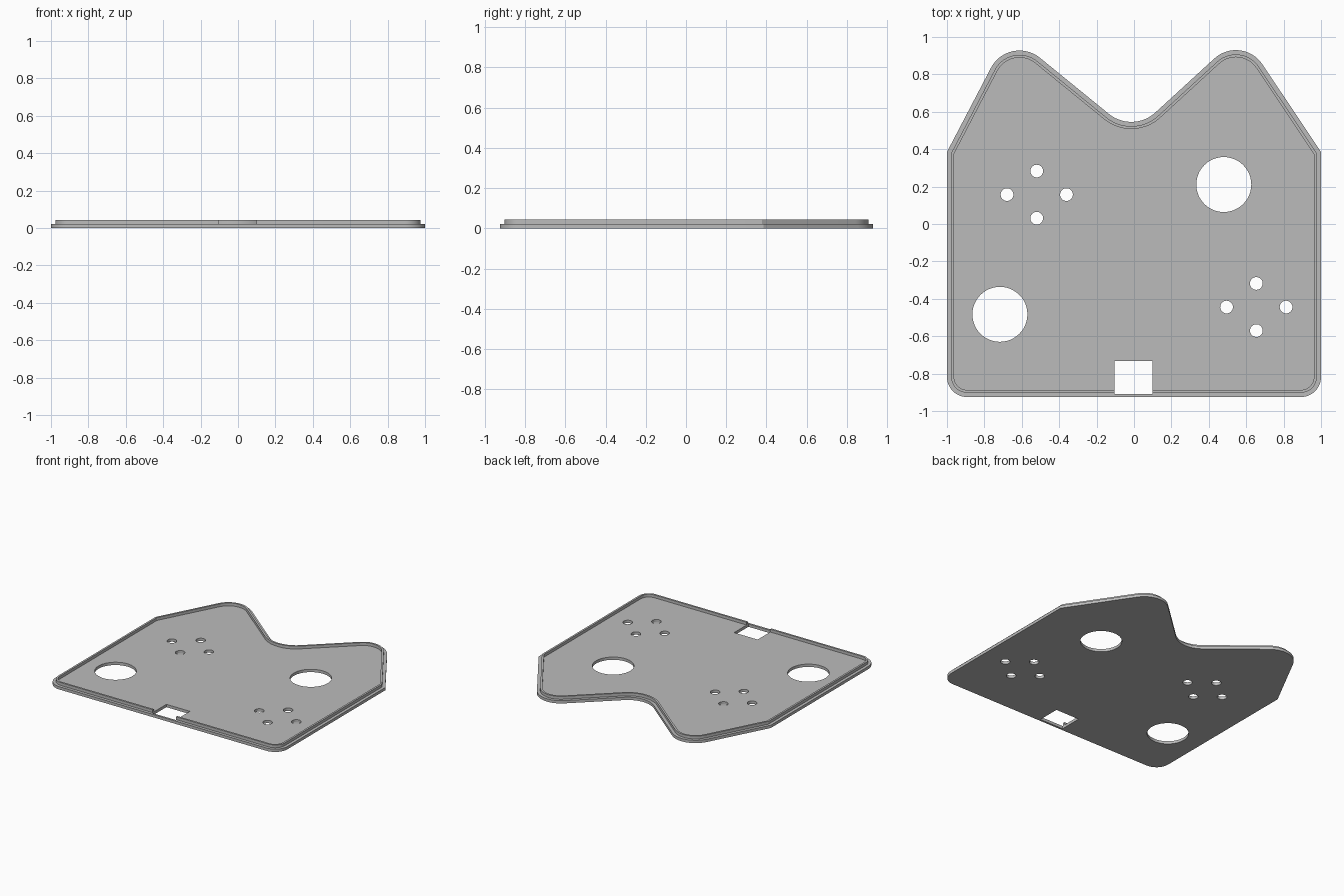
import bpy, bmesh, math
from mathutils import Vector

if "Cube" in bpy.data.objects:
    bpy.data.objects.remove(bpy.data.objects["Cube"], do_unlink=True)

grey = bpy.data.materials.new("plain grey")
grey.use_nodes = True
GREY = (0.5, 0.5, 0.5, 1)
grey.diffuse_color = GREY
grey.node_tree.nodes["Principled BSDF"].inputs["Base Color"].default_value = GREY

BASE_H, LIP_H = 0.022, 0.022
NOTCH_L, NOTCH_R, NOTCH_FRONT, NOTCH_BACK = -0.104, 0.099, -0.909, -0.733
FRONT = -0.925


def fillet(prev, corner, nxt, radius, steps=14):
    """Points of a round of the given radius between two straight edges."""
    a, b = (prev - corner).normalized(), (nxt - corner).normalized()
    half = a.angle(b) / 2
    centre = corner + (a + b).normalized() * radius / math.sin(half)
    reach = radius / math.tan(half)
    start, end = corner + a * reach - centre, corner + b * reach - centre
    sweep = start.angle(end)
    return [centre + (start * math.sin(sweep * (1 - i / steps)) + end * math.sin(sweep * i / steps))
            / math.sin(sweep) for i in range(steps + 1)]


def inset(points, dist):
    """Move a counter-clockwise outline inwards."""
    out = []
    for i, p in enumerate(points):
        d1 = (p - points[i - 1]).normalized()
        d2 = (points[(i + 1) % len(points)] - p).normalized()
        n1, n2 = Vector((-d1.y, d1.x)), Vector((-d2.y, d2.x))
        out.append(p + (n1 + n2) * dist / (1 + n1.dot(n2)))
    return out


def circle(x, y, r, n=48):
    return [Vector((x + r * math.cos(math.tau * i / n), y + r * math.sin(math.tau * i / n)))
            for i in range(n)]


def slab(name, loops, z, height):
    """Extrude an outline, with any inner loops left open as holes."""
    curve = bpy.data.curves.new(name + " profile", "CURVE")
    curve.dimensions, curve.fill_mode = "2D", "BOTH"
    curve.extrude = height / 2
    for loop in loops:
        spline = curve.splines.new("POLY")
        spline.points.add(len(loop) - 1)
        for point, p in zip(spline.points, loop):
            point.co = (p.x, p.y, 0, 1)
        spline.use_cyclic_u = True
    helper = bpy.data.objects.new(name + " profile", curve)
    bpy.context.collection.objects.link(helper)
    bpy.context.view_layer.update()
    mesh = bpy.data.meshes.new_from_object(
        helper.evaluated_get(bpy.context.evaluated_depsgraph_get()))
    bpy.data.objects.remove(helper, do_unlink=True)

    # Weld caps to walls and rest the slab on its lower face
    bm = bmesh.new()
    bm.from_mesh(mesh)
    bmesh.ops.remove_doubles(bm, verts=bm.verts, dist=1e-5)
    bmesh.ops.recalc_face_normals(bm, faces=bm.faces)
    bmesh.ops.translate(bm, verts=bm.verts, vec=(0, 0, z + height / 2))
    bm.to_mesh(mesh)
    bm.free()
    mesh.materials.clear()
    mesh.materials.append(grey)
    obj = bpy.data.objects.new(name, mesh)
    bpy.context.collection.objects.link(obj)
    bpy.ops.object.select_all(action="DESELECT")
    obj.select_set(True)
    bpy.context.view_layer.objects.active = obj
    bpy.ops.object.shade_smooth_by_angle(angle=math.radians(25))
    return obj


# Outline corners (x, y, rounding), counter-clockwise from the notch
corners = [(NOTCH_R, FRONT, 0), (1, FRONT, 0.107), (1, 0.385, 0), (0.576, 1.019, 0.17),
           (-0.007, 0.485, 0.19), (-0.667, 1.022, 0.172), (-1, 0.385, 0),
           (-1, FRONT, 0.107), (NOTCH_L, FRONT, 0)]
outline = []
for i, (x, y, r) in enumerate(corners):
    here = Vector((x, y))
    before = Vector(corners[i - 1][:2])
    after = Vector(corners[(i + 1) % len(corners)][:2])
    outline += fillet(before, here, after, r) if r else [here]

# Openings in the plate: two large holes, two diamonds of small ones, the notch
holes = [circle(-0.717, -0.483, 0.147), circle(0.48, 0.211, 0.147)]
for cx, cy in ((-0.52, 0.157), (0.654, -0.444)):
    for dx, dy in ((0.159, 0), (-0.159, 0), (0, 0.126), (0, -0.126)):
        holes.append(circle(cx + dx, cy + dy, 0.034, 32))
notch = [Vector(p) for p in ((NOTCH_L, NOTCH_FRONT), (NOTCH_R, NOTCH_FRONT),
                             (NOTCH_R, NOTCH_BACK), (NOTCH_L, NOTCH_BACK))]
slab("base_plate", [outline, notch] + holes, 0, BASE_H)

# Thin raised lip, running round from one side of the notch to the other
slab("raised_lip", [inset(outline, 0.023) + inset(outline, 0.038)[::-1]], BASE_H, LIP_H)
